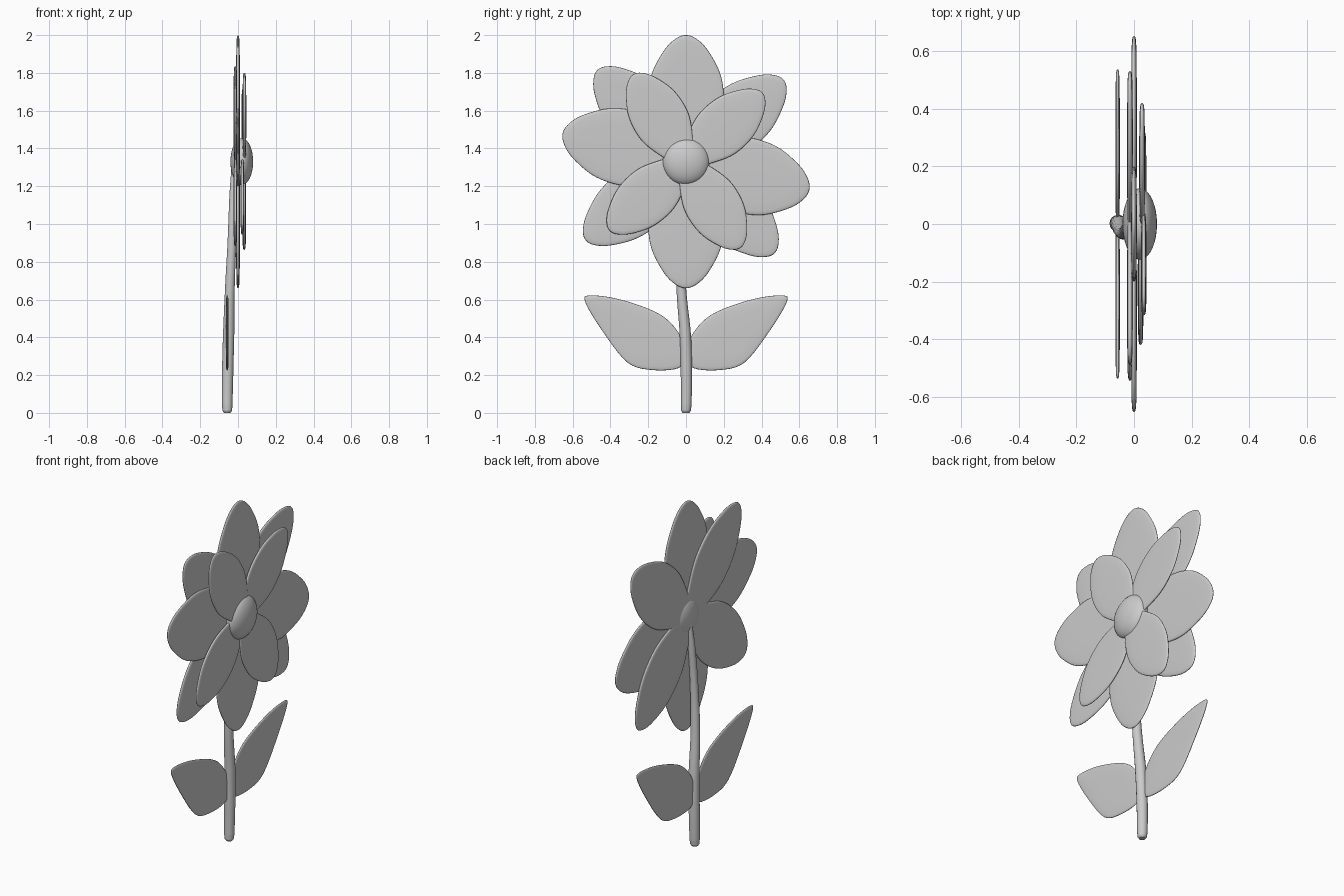
import bpy, bmesh, math
from mathutils import Vector

if "Cube" in bpy.data.objects:
    bpy.data.objects.remove(bpy.data.objects["Cube"])

CZ = 1.33  # height of the blossom centre


def smooth_loop(pts, n=5):
    # closed Catmull-Rom loop through 2D points
    P = [Vector(p) for p in pts]
    out = []
    for i in range(len(P)):
        a, b, c, d = P[i - 1], P[i], P[(i + 1) % len(P)], P[(i + 2) % len(P)]
        for k in range(n):
            t = k / n
            out.append(0.5 * (2 * b + (c - a) * t + (2 * a - 5 * b + 4 * c - d) * t * t
                              + (3 * b - a - 3 * c + d) * t ** 3))
    return out


def blade(name, pts, x, half):
    # thin pillow in the YZ plane with a rounded rim
    loop = smooth_loop(pts)
    n = len(loop)
    mid = sum(loop, Vector((0, 0))) / n
    bm = bmesh.new()

    def ring(scale, h):
        return [bm.verts.new((x + h, *(mid + (p - mid) * scale))) for p in loop]

    def bridge(a, b):
        for i in range(n):
            j = (i + 1) % n
            bm.faces.new((a[i], a[j], b[j], b[i]))

    rim = ring(1, 0)
    for side in (1, -1):
        last = rim
        for scale, f in ((0.992, 0.35), (0.97, 0.58), (0.9, 0.78), (0.65, 0.93), (0.3, 1)):
            r = ring(scale, side * half * f)
            bridge(last, r)
            last = r
        tip = bm.verts.new((x + side * half, *mid))
        for i in range(n):
            bm.faces.new((last[i], last[(i + 1) % n], tip))
    bmesh.ops.recalc_face_normals(bm, faces=bm.faces)
    me = bpy.data.meshes.new(name)
    bm.to_mesh(me)
    bm.free()
    me.shade_smooth()
    ob = bpy.data.objects.new(name, me)
    bpy.context.collection.objects.link(ob)


PROFILE = [(0, 0.3), (0.15, 0.62), (0.35, 0.93), (0.52, 1), (0.7, 0.9), (0.88, 0.58), (0.97, 0.28)]


def petal(name, deg, length, hw, x):
    a = math.radians(deg)
    c, s = math.cos(a), math.sin(a)
    side = [(u * length, w * hw) for u, w in PROFILE]
    outline = side + [(length, 0)] + [(u, -w) for u, w in reversed(side)]
    blade(name, [(u * c - v * s, CZ + u * s + v * c) for u, v in outline], x, 0.01)


# Petals: angle, length, half width, depth
layers = {
    "rear_petal": [(d, 0.675, 0.172, -0.014) for d in (40, 134, 218, -46)],
    "middle_petal": [(d, 0.67, 0.2, 0.0) for d in (90, 167, 270, -13)],
    "front_petal": [(42, 0.545, 0.145, 0.028), (121, 0.54, 0.147, 0.034),
                    (222, 0.545, 0.145, 0.023), (-58, 0.54, 0.147, 0.033)],
}
for name, items in layers.items():
    for i, p in enumerate(items):
        petal(f"{name}_{i + 1}", *p)

# Leaves
LEAF = [(0.0, 0.3), (0.03, 0.41), (0.135, 0.52), (0.335, 0.597), (0.5, 0.622), (0.535, 0.59),
        (0.44, 0.43), (0.31, 0.267), (0.18, 0.227), (0.04, 0.237)]
for name, s in (("leaf_right", 1), ("leaf_left", -1)):
    blade(name, [(s * y, z) for y, z in LEAF], -0.057, 0.008)

# Flower centre
bpy.ops.mesh.primitive_uv_sphere_add(segments=48, ring_count=24, radius=1, location=(0.02, 0, CZ))
centre = bpy.context.object
centre.name = "flower_centre"
centre.scale = (0.06, 0.124, 0.124)
bpy.ops.object.shade_smooth()

# Stem: tapered tube with rounded ends
cu = bpy.data.curves.new("stem", "CURVE")
cu.dimensions = "3D"
cu.bevel_depth = 0.03
cu.bevel_resolution = 6
cu.use_fill_caps = True
path = [(-0.057, 0, 0, 0.6), (-0.057, 0, 0.012, 0.85), (-0.057, 0.001, 0.04, 0.93), (-0.055, 0.002, 0.2, 1),
        (-0.05, -0.003, 0.4, 1), (-0.043, -0.025, 0.66, 0.85), (-0.033, -0.03, 0.9, 0.75),
        (-0.026, -0.015, 1.15, 0.65), (-0.02, 0, 1.3, 0.5)]
sp = cu.splines.new("BEZIER")
sp.bezier_points.add(len(path) - 1)
for bp, (x, y, z, r) in zip(sp.bezier_points, path):
    bp.co = (x, y, z)
    bp.radius = r
    bp.handle_left_type = bp.handle_right_type = "AUTO"
stem = bpy.data.objects.new("stem", cu)
bpy.context.collection.objects.link(stem)
